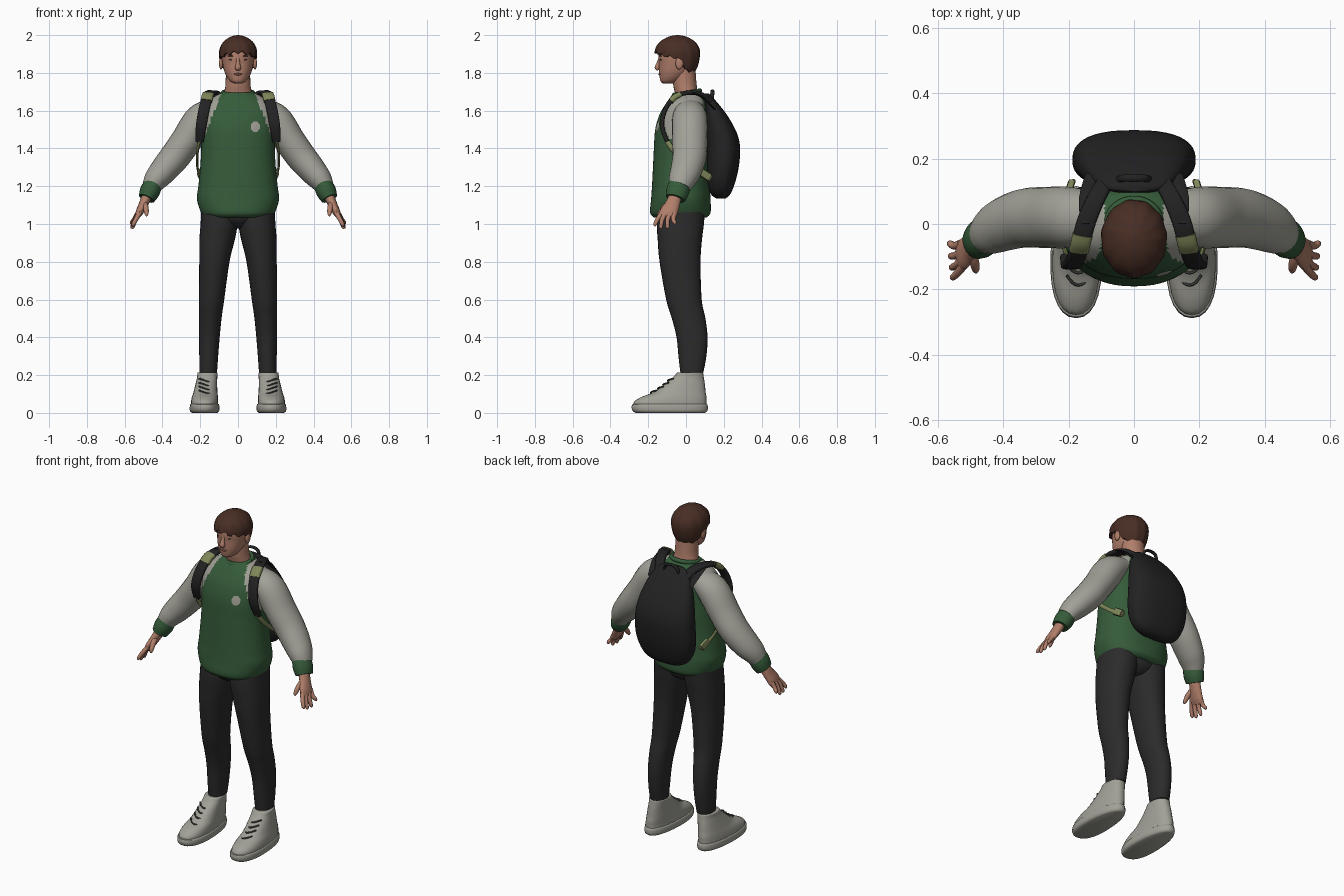
import bpy, math
from mathutils import Vector
from mathutils.bvhtree import BVHTree


def mat(name, r, g, b):
    m = bpy.data.materials.new(name)
    m.diffuse_color = (r, g, b, 1)
    return m


GREEN = mat("green_knit", .036, .105, .042)
GREY = mat("warm_grey", .36, .355, .31)
PANTS = mat("charcoal", .024, .024, .025)
BLACK = mat("pack_black", .016, .016, .017)
HAIR = mat("brown_hair", .065, .027, .018)
SKIN = mat("skin", .44, .21, .145)
OLIVE = mat("olive_webbing", .21, .24, .10)
LIP = mat("lips", .28, .10, .075)
DARK = mat("dark_lace", .07, .07, .065)


def make(name, verts, faces, m, mirror=False, angle=50):
    me = bpy.data.meshes.new(name)
    me.from_pydata([tuple(v) for v in verts], [], faces)
    me.materials.append(m)
    ob = bpy.data.objects.new(name, me)
    bpy.context.collection.objects.link(ob)
    bpy.context.view_layer.objects.active = ob
    ob.select_set(True)
    bpy.ops.object.shade_smooth_by_angle(angle=math.radians(angle))
    ob.select_set(False)
    if mirror:
        ob.modifiers.new("mirror", 'MIRROR').use_mirror_merge = False
    return ob


def smooth_rows(rows, k):
    """Catmull-Rom interpolation of rows of numbers."""
    out, n = [], len(rows)
    for i in range(n - 1):
        a, b, c, d = (rows[max(i - 1, 0)], rows[i], rows[i + 1], rows[min(i + 2, n - 1)])
        for j in range(k):
            t = j / k
            out.append([.5 * (2 * q + (r - p) * t + (2 * p - 5 * q + 4 * r - s) * t * t
                              + (3 * q - p - 3 * r + s) * t ** 3) for p, q, r, s in zip(a, b, c, d)])
    return out + [list(rows[-1])]


def skin_rings(name, rings, m, mirror=False, angle=50):
    n, k = len(rings[0]), len(rings)
    faces = [(i * n + j, i * n + (j + 1) % n, (i + 1) * n + (j + 1) % n, (i + 1) * n + j)
             for i in range(k - 1) for j in range(n)]
    faces += [tuple(range(n))[::-1], tuple(range((k - 1) * n, k * n))]
    return make(name, [v for r in rings for v in r], faces, m, mirror, angle)


def power(v, p):
    return math.copysign(abs(v) ** p, v)


def loft(name, rows, m, mirror=False, n=28, k=4, p=1.0, taper=0.0):
    """Horizontal sections: z, centre x, front y, back y, half width."""
    rings = []
    for z, cx, yf, yb, hw in smooth_rows(rows, k):
        ring = []
        for j in range(n):
            a = 2 * math.pi * j / n
            s = power(math.sin(a), p)
            ring.append((cx + hw * power(math.cos(a), p) * (1 - taper * s),
                         (yf + yb) / 2 + (yb - yf) / 2 * s, z))
        rings.append(ring)
    return skin_rings(name, rings, m, mirror)


def tube(name, pts, m, mirror=False, hint=(0, 1, 0), n=16, k=4, p=1.0):
    """Sections across a path: x, y, z, thickness, width along the hint."""
    rows = smooth_rows(pts, k)
    P = [Vector(r[:3]) for r in rows]
    rings = []
    for i, r in enumerate(rows):
        t = (P[min(i + 1, len(P) - 1)] - P[max(i - 1, 0)]).normalized()
        h = Vector(hint)
        w = (h - t * h.dot(t)).normalized()
        u = w.cross(t)
        rings.append([P[i] + u * (r[3] * power(math.cos(a), p)) + w * (r[4] * power(math.sin(a), p))
                      for a in (2 * math.pi * j / n for j in range(n))])
    return skin_rings(name, rings, m, mirror)


def blob(name, c, r, m, mirror=False):
    rows = [(c[2] + r[2] * math.sin(t), c[0], c[1] - r[1] * math.cos(t), c[1] + r[1] * math.cos(t),
             r[0] * math.cos(t)) for t in (math.pi * (i / 8 - .5) * .97 for i in range(9))]
    return loft(name, rows, m, mirror, n=14, k=1)


# Sweatshirt body with grey raglan shoulders
torso = loft("sweatshirt", [
    (1.035, 0, -.17, .11, .17), (1.06, 0, -.19, .13, .195), (1.13, 0, -.185, .13, .217),
    (1.2, 0, -.18, .125, .21), (1.3, 0, -.175, .12, .2), (1.4, 0, -.17, .12, .195),
    (1.5, 0, -.163, .115, .197), (1.58, 0, -.14, .115, .195), (1.64, 0, -.105, .11, .175),
    (1.675, 0, -.08, .098, .125), (1.695, 0, -.066, .08, .085)], GREEN, n=72, k=6, p=.88)
torso.data.materials.append(GREY)
for f in torso.data.polygons:
    c = f.center
    if c.z > 1.45 and abs(c.x) > .085 + (1.70 - c.z) * .4:
        f.material_index = 1
ring = [2 * math.pi * i / 24 for i in range(25)]
tube("collar", [(.08 * math.cos(a), .005 + .07 * math.sin(a), 1.693 + .012 * math.sin(a), .011, .013)
                for a in ring], GREEN, hint=(0, 0, 1), n=10, k=2)

# Chest patch laid on the cloth
bvh = BVHTree.FromPolygons([v.co for v in torso.data.vertices],
                           [tuple(f.vertices) for f in torso.data.polygons])
pv = []
for s in (0, .5, 1):
    for j in range(8 if s else 1):
        a = math.pi * (j + .5) / 4
        x, z = .092 + .026 * s * math.cos(a), 1.515 + .029 * s * math.sin(a)
        pv.append(bvh.ray_cast(Vector((x, -1, z)), Vector((0, 1, 0)))[0] + Vector((0, -.004, 0)))
make("chest_patch", pv, [(0, 1 + j, 1 + (j + 1) % 8) for j in range(8)] +
     [(1 + j, 9 + j, 9 + (j + 1) % 8, 1 + (j + 1) % 8) for j in range(8)], GREY)

# Sleeves, cuffs and hands
tube("sleeve", [(.11, .02, 1.605, .06, .075), (.195, .02, 1.555, .085, .093), (.276, .02, 1.437, .082, .093),
                (.335, .018, 1.355, .08, .09), (.395, 0, 1.283, .073, .083), (.435, -.02, 1.235, .063, .073),
                (.46, -.035, 1.195, .05, .058)], GREY, True, n=24, k=6)
tube("cuff", [(.45, -.033, 1.21, .05, .059), (.468, -.045, 1.17, .053, .061),
              (.484, -.056, 1.135, .044, .053)], GREEN, True, n=20)
tube("palm", [(.48, -.055, 1.15, .028, .034), (.503, -.073, 1.10, .024, .04), (.523, -.092, 1.06, .02, .048),
              (.535, -.1, 1.035, .012, .042)], SKIN, True)
fingers = {"index_finger": (-.13, -.163, .988), "middle_finger": (-.11, -.133, .975),
           "ring_finger": (-.088, -.098, .975), "little_finger": (-.066, -.06, .998)}
for i, (name, (y0, y1, z1)) in enumerate(fingers.items()):
    x = .528 + .003 * i
    tube(name, [(x - .008, y0 + .005, 1.06, .013, .014), (x + .012, (y0 + y1) / 2 - .004, 1.025, .012, .012),
                (x + .026, y1, z1 + .01, .010, .010), (x + .028, y1, z1, .004, .004)], SKIN, True, n=10, k=3)
tube("thumb", [(.495, -.085, 1.11, .016, .016), (.488, -.118, 1.085, .015, .015),
               (.484, -.14, 1.055, .011, .011), (.483, -.146, 1.042, .004, .004)], SKIN, True, n=10, k=3)

# Trousers
loft("trouser_leg", [(.215, .157, -.03, .092, .046), (.3, .155, -.04, .108, .05), (.4, .152, -.05, .114, .055),
                     (.5, .147, -.075, .103, .06), (.6, .14, -.105, .083, .067), (.8, .125, -.14, .077, .08),
                     (.92, .11, -.15, .085, .094), (1.0, .1, -.155, .095, .098), (1.08, .095, -.15, .1, .1)],
     PANTS, True, p=.92)
loft("trouser_seat", [(.975, 0, -.08, .05, .05), (1.0, 0, -.125, .08, .12), (1.04, 0, -.15, .095, .185),
                      (1.1, 0, -.15, .1, .19)], PANTS)

# Ankles and high-top shoes
loft("ankle", [(.18, .16, -.03, .075, .042), (.24, .158, -.022, .08, .04)], SKIN, True)
loft("shoe_upper", [(.03, .177, -.278, .108, .072), (.06, .177, -.274, .108, .071), (.085, .175, -.235, .108, .068),
                    (.11, .172, -.17, .104, .063), (.15, .168, -.115, .1, .057), (.19, .163, -.067, .094, .053),
                    (.212, .162, -.048, .09, .052), (.214, .162, -.035, .078, .042)], GREY, True, p=.88, taper=.12)
loft("shoe_sole", [(0, .177, -.265, .1, .066), (.008, .177, -.28, .112, .076), (.025, .177, -.288, .116, .078),
                   (.045, .177, -.284, .113, .076), (.047, .177, -.27, .105, .07)], GREY, True, k=2, p=.88, taper=.12)
for i, (y, z) in enumerate([(-.187, .107), (-.15, .128), (-.122, .148), (-.097, .17)]):
    tube(f"lace_{i + 1}", [(.17 + s * .036, y + .03 * s * s, z + .012 * s, .0045, .0045)
                           for s in (-1, -.5, 0, .5, 1)], DARK, True, hint=(0, 0, 1), n=6, k=2)

# Head, neck and face
loft("neck", [(1.65, 0, -.05, .07, .08), (1.7, 0, -.06, .062, .072), (1.74, 0, -.068, .056, .066),
              (1.82, 0, -.07, .05, .064)], SKIN)
loft("head", [(1.744, 0, -.122, -.06, .022), (1.755, 0, -.135, -.035, .041), (1.78, 0, -.14, .0, .06),
              (1.81, 0, -.143, .03, .073), (1.85, 0, -.143, .05, .082), (1.89, 0, -.145, .058, .086),
              (1.94, 0, -.135, .055, .083), (1.975, 0, -.1, .02, .05)], SKIN, n=32, p=.95)
tube("nose", [(0, -.139, 1.882, .006, .008), (0, -.146, 1.85, .010, .011), (0, -.152, 1.828, .014, .016),
              (0, -.146, 1.815, .006, .012)], SKIN, hint=(1, 0, 0), n=12)
blob("ear", (.09, -.035, 1.85), (.011, .021, .032), SKIN, True)
blob("eye", (.034, -.133, 1.869), (.013, .006, .005), DARK, True)
blob("eyebrow", (.036, -.135, 1.89), (.019, .007, .004), HAIR, True)
blob("mouth", (0, -.139, 1.793), (.022, .007, .006), LIP)

# Hair cap: long at the nape, short ragged fringe in front
profile = smooth_rows([(1.79, .72), (1.83, .9), (1.88, 1.0), (1.92, 1.0), (1.955, .86),
                       (1.98, .6), (1.995, .3), (2.0, .03)], 6)


def hair_radius(z):
    for (z0, r0), (z1, r1) in zip(profile, profile[1:]):
        if z <= z1:
            return r0 + (r1 - r0) * (z - z0) / (z1 - z0)
    return .03


rings, N = [], 72
for i in range(-1, 18):
    ring = []
    for j in range(N):
        a = 2 * math.pi * j / N
        s = math.sin(a)
        low = 1.88 + .03 * s * s if s < 0 else 1.88 - .08 * min(1, s * 1.6)
        low += .007 * math.sin(13 * a)
        t = max(i, 0) / 17
        z = low + (2.0 - low) * math.sin(t * math.pi / 2)
        r = hair_radius(z) * (1 + .015 * math.sin(11 * a + 3 * t)) * (.85 if i < 0 else 1)
        ring.append((.099 * r * math.cos(a), -.045 + .118 * r * s, z))
    rings.append(ring)
skin_rings("hair", rings, HAIR, angle=60)

# Backpack with handle, shoulder straps and webbing
loft("backpack", [(1.135, 0, .16, .21, .08), (1.16, 0, .13, .236, .135), (1.22, 0, .11, .26, .172),
                  (1.3, 0, .11, .279, .188), (1.4, 0, .11, .287, .185), (1.48, 0, .105, .27, .175),
                  (1.56, 0, .1, .228, .155), (1.62, 0, .1, .185, .13), (1.67, 0, .095, .142, .095),
                  (1.69, 0, .1, .12, .06)], BLACK, n=40, p=.8)
tube("carry_handle", [(-.05, .135, 1.66, .007, .011), (-.035, .14, 1.695, .007, .011), (0, .14, 1.705, .007, .011),
                      (.035, .14, 1.695, .007, .011), (.05, .135, 1.66, .007, .011)], BLACK, n=8)
tube("shoulder_strap", [(.08, .14, 1.635, .012, .026), (.112, .085, 1.685, .012, .027),
                        (.145, .01, 1.695, .012, .029), (.163, -.06, 1.67, .012, .029),
                        (.18, -.11, 1.605, .012, .029), (.195, -.127, 1.52, .012, .028),
                        (.204, -.1, 1.437, .011, .022)], BLACK, True, hint=(1, 0, 0), p=.6, k=6)
tube("strap_pad", [(.157, -.032, 1.686, .015, .031), (.163, -.058, 1.672, .016, .031),
                   (.168, -.08, 1.65, .015, .031)], OLIVE, True, hint=(1, 0, 0), p=.6)
tube("load_lifter", [(.15, .0, 1.705, .005, .014), (.15, .08, 1.675, .005, .018),
                     (.125, .15, 1.61, .005, .024)], BLACK, True, hint=(1, 0, 0), n=8)
tube("side_webbing", [(.203, -.105, 1.445, .007, .014), (.213, -.07, 1.395, .007, .014),
                      (.216, -.01, 1.34, .006, .012), (.212, .06, 1.285, .006, .012),
                      (.185, .13, 1.24, .007, .016)], OLIVE, True, hint=(0, 0, 1), n=8)
tube("webbing_buckle", [(.205, .08, 1.275, .011, .022), (.192, .125, 1.245, .011, .022)],
     OLIVE, True, hint=(0, 0, 1), n=8, p=.6)
